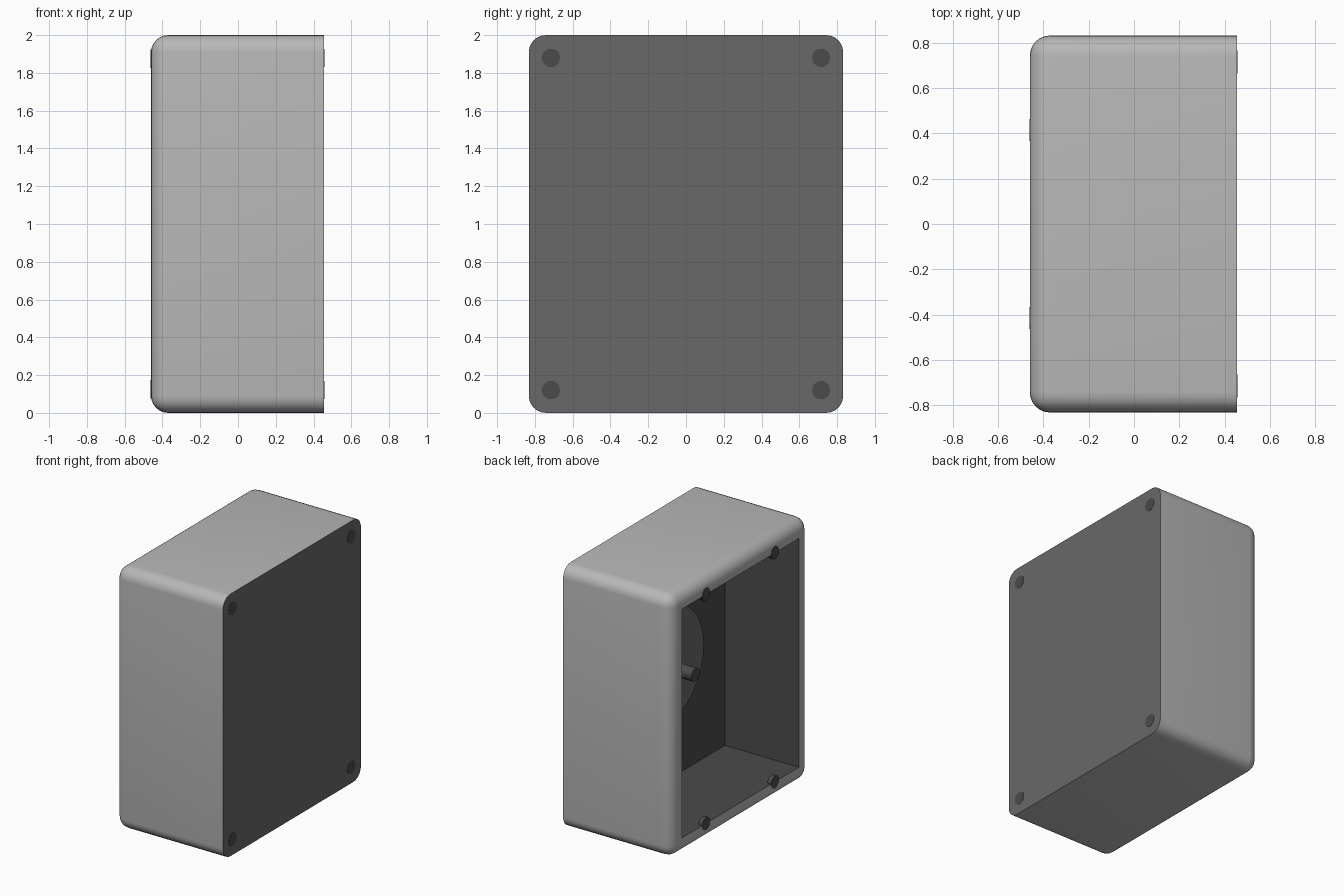
import bpy, bmesh, math
from mathutils import Matrix, Vector

if "Cube" in bpy.data.objects:
    bpy.data.objects.remove(bpy.data.objects["Cube"])

X0, X1, HY, HZ = -0.46, 0.455, 0.832, 1.0
R = 0.09          # corner radius
FLOOR = 0.165     # x of the inside back wall


def material(name, v):
    m = bpy.data.materials.new(name)
    m.diffuse_color = (v, v, v, 1)
    m.use_nodes = True
    m.node_tree.nodes["Principled BSDF"].inputs["Base Color"].default_value = m.diffuse_color
    return m


SHELL = material("light grey shell", 0.48)
PANEL = material("dark grey panel", 0.14)
DARK = material("charcoal", 0.07)


def finish(bm, name, mats):
    bmesh.ops.recalc_face_normals(bm, faces=bm.faces)
    me = bpy.data.meshes.new(name)
    bm.to_mesh(me)
    bm.free()
    ob = bpy.data.objects.new(name, me)
    bpy.context.collection.objects.link(ob)
    for m in mats:
        me.materials.append(m)
    bpy.ops.object.select_all(action='DESELECT')
    ob.select_set(True)
    bpy.context.view_layer.objects.active = ob
    bpy.ops.object.shade_smooth_by_angle(angle=math.radians(35))
    return ob


def disc_x(name, xa, xb, y, z, r, mat, sides=16, r2=None):
    """Short cylinder along x from xa to xb."""
    bm = bmesh.new()
    rot = Matrix.Translation(((xa + xb) / 2, y, z)) @ Matrix.Rotation(math.pi / 2, 4, 'Y')
    bmesh.ops.create_cone(bm, cap_ends=True, segments=sides, radius1=r,
                          radius2=r if r2 is None else r2, depth=abs(xb - xa), matrix=rot)
    return finish(bm, name, [mat])


# Shell: rounded everywhere except around the flat +x side
bm = bmesh.new()
bmesh.ops.create_cube(bm, size=1, matrix=Matrix.Translation(((X0 + X1) / 2, 0, HZ))
                      @ Matrix.Diagonal((X1 - X0, 2 * HY, 2 * HZ, 1)))
edges = [e for e in bm.edges if not all(v.co.x > 0 for v in e.verts)]
bmesh.ops.bevel(bm, geom=edges, offset=R, segments=6, profile=0.5, affect='EDGES')
bm.normal_update()

# Flat +x side takes the panel colour
for f in bm.faces:
    if f.normal.x > 0.99:
        f.material_index = 1

# Deep open pocket in the -x side
front = max((f for f in bm.faces if f.normal.x < -0.99), key=lambda f: f.calc_area())
bmesh.ops.inset_region(bm, faces=[front], thickness=0.127 - R, use_even_offset=True)
res = bmesh.ops.extrude_face_region(bm, geom=[front])
if front.is_valid:
    bmesh.ops.delete(bm, geom=[front], context='FACES_ONLY')
verts = [g for g in res['geom'] if isinstance(g, bmesh.types.BMVert)]
bmesh.ops.translate(bm, verts=verts, vec=Vector((FLOOR - X0, 0, 0)))
for v in verts:
    for f in v.link_faces:
        f.material_index = 2
finish(bm, "box_shell", [SHELL, PANEL, DARK])

# Corner screws on the panel, and fixing holes on the rim of the opening
for sy in (-1, 1):
    for sz in (-1, 1):
        disc_x("panel_screw", X1 - 0.004, X1 + 0.002, sy * 0.715, 1 + sz * 0.88, 0.05, DARK, 10)
        disc_x("rim_fixing", X0 - 0.002, X0 + 0.03, sy * 0.415, 1 + sz * 0.875, 0.048, DARK, 12)

# Round plate and centre post inside the pocket
disc_x("inner_plate", FLOOR - 0.004, FLOOR + -0.008, 0, 1, 0.44, PANEL, 32)
disc_x("centre_post", FLOOR, -0.08, 0, 1, 0.05, DARK, 16)
